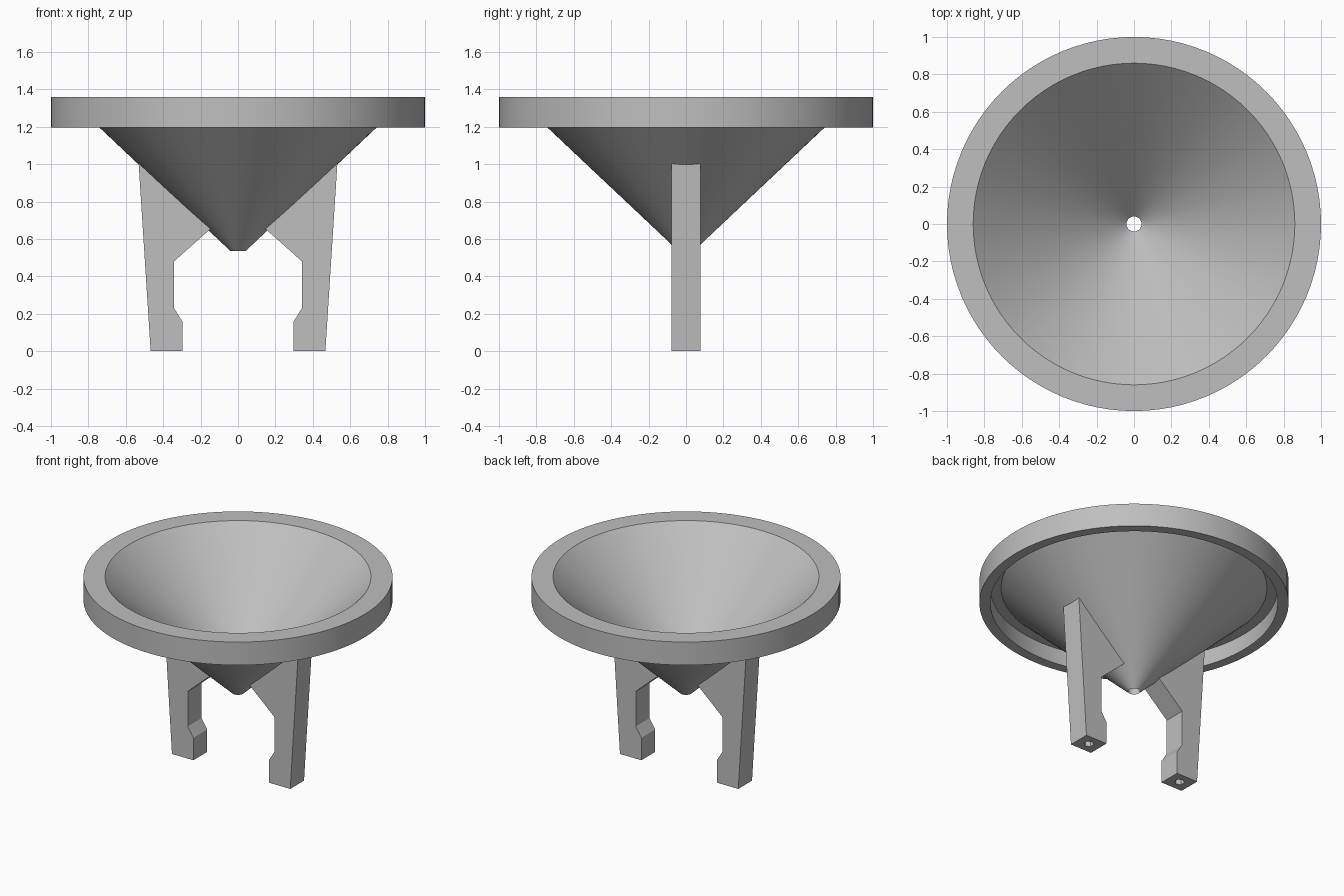
import bpy
import bmesh
import math
from mathutils import Matrix

cube = bpy.data.objects.get("Cube")
if cube:
    bpy.data.objects.remove(cube)

grey = bpy.data.materials.new("plain grey")
grey.use_nodes = True
grey.diffuse_color = (0.52, 0.52, 0.52, 1)
grey.node_tree.nodes["Principled BSDF"].inputs["Base Color"].default_value = grey.diffuse_color


def make_object(name, bm):
    bmesh.ops.recalc_face_normals(bm, faces=bm.faces)
    mesh = bpy.data.meshes.new(name)
    bm.to_mesh(mesh)
    bm.free()
    obj = bpy.data.objects.new(name, mesh)
    bpy.context.collection.objects.link(obj)
    mesh.materials.append(grey)
    return obj


def select_only(obj):
    bpy.ops.object.select_all(action="DESELECT")
    obj.select_set(True)
    bpy.context.view_layer.objects.active = obj


# Funnel bowl: cone wall, drain hole and hollow-backed rim in one lathed section
section = [(0.04, 0.535), (0.86, 1.308), (0.93, 1.308), (0.93, 1.195),
           (1.0, 1.195), (1.0, 1.36), (0.86, 1.36), (0.04, 0.585)]
bm = bmesh.new()
verts = [bm.verts.new((r, 0, z)) for r, z in section]
edges = [bm.edges.new((verts[i - 1], verts[i])) for i in range(len(verts))]
bmesh.ops.spin(bm, geom=verts + edges, cent=(0, 0, 0), axis=(0, 0, 1),
               angle=math.tau, steps=96, use_merge=True)
bmesh.ops.remove_doubles(bm, verts=bm.verts, dist=0.0005)
funnel = make_object("funnel_bowl", bm)
select_only(funnel)
bpy.ops.object.shade_smooth_by_angle(angle=math.radians(30))

# Legs: extruded outline whose sloping top is buried in the cone wall
outline = [(0.467, 0), (0.298, 0), (0.298, 0.16), (0.342, 0.23),
           (0.342, 0.48), (0.14, 0.66), (0.533, 1.03)]
half_depth = 0.078
for name, side in (("left_leg", 1), ("right_leg", -1)):
    bm = bmesh.new()
    face = bm.faces.new([bm.verts.new((side * x, -half_depth, z)) for x, z in outline])
    new = bmesh.ops.extrude_face_region(bm, geom=[face])["geom"]
    bmesh.ops.translate(bm, vec=(0, 2 * half_depth, 0),
                        verts=[v for v in new if isinstance(v, bmesh.types.BMVert)])
    leg = make_object(name, bm)

    # Hexagonal socket in the foot
    bm = bmesh.new()
    bmesh.ops.create_cone(bm, cap_ends=True, segments=6, radius1=0.034, radius2=0.034,
                          depth=0.3, matrix=Matrix.Translation((side * 0.383, 0, 0)))
    cutter = make_object(name + "_socket_cutter", bm)
    cutter.hide_render = True
    cut = leg.modifiers.new("socket", "BOOLEAN")
    cut.operation = "DIFFERENCE"
    cut.solver = "EXACT"
    cut.object = cutter
    select_only(leg)
    bpy.ops.object.modifier_apply(modifier=cut.name)
    bpy.data.objects.remove(cutter)
